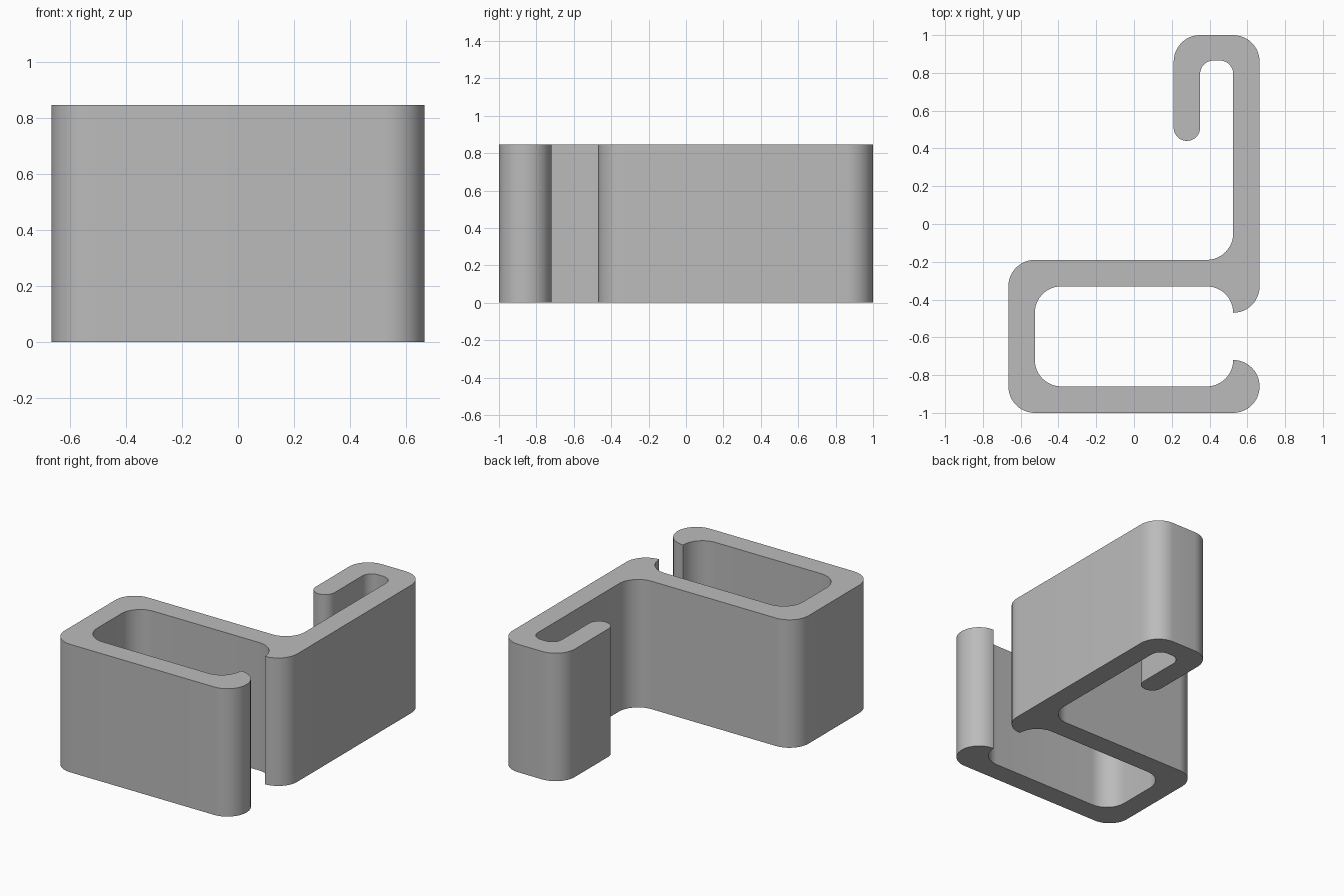
import bpy
import bmesh
from math import sin, cos, pi, radians
from mathutils import Vector

cube = bpy.data.objects.get("Cube")
if cube:
    bpy.data.objects.remove(cube, do_unlink=True)

HEIGHT = 0.845
WALL = 0.14      # wall thickness, also the main corner radius
TIP = WALL / 2   # radius of the hook tip and slot
STEPS = 12

# Material
grey = bpy.data.materials.new("plain grey")
grey.use_nodes = True
colour = (0.5, 0.5, 0.5, 1)
grey.diffuse_color = colour
grey.node_tree.nodes["Principled BSDF"].inputs["Base Color"].default_value = colour

# Outline corners, counter-clockwise: x, y, radius
X, XI = 0.665, 0.525
outline = [
    # hook
    (X, 1, WALL), (0.21, 1, WALL), (0.21, 0.44, TIP), (0.35, 0.44, TIP),
    (0.35, 0.865, TIP), (XI, 0.865, TIP),
    # outside of the tray loop
    (XI, -0.19, WALL), (-X, -0.19, WALL), (-X, -1, WALL), (X, -1, WALL),
    # lower lip of the gap
    (X, -0.72, WALL), (XI, -0.72, 0),
    # inside of the tray loop
    (XI, -0.86, WALL), (-XI, -0.86, WALL), (-XI, -0.33, WALL), (XI, -0.33, WALL),
    # upper lip of the gap
    (XI, -0.47, 0), (X, -0.47, WALL),
]


def rounded(corners):
    """Replace each right-angled corner with an arc of its radius."""
    points = []
    for i, (x, y, r) in enumerate(corners):
        p = Vector((x, y, 0))
        if r == 0:
            points.append(p)
            continue
        before = Vector((*corners[i - 1][:2], 0))
        after = Vector((*corners[(i + 1) % len(corners)][:2], 0))
        d1, d2 = (before - p).normalized(), (after - p).normalized()
        centre = p + (d1 + d2) * r
        for s in range(STEPS + 1):
            t = s / STEPS * pi / 2
            points.append(centre - (d2 * cos(t) + d1 * sin(t)) * r)
    # drop points where neighbouring arcs meet
    return [p for i, p in enumerate(points) if (p - points[i - 1]).length > 0.001]


# Extrude the outline upward
bm = bmesh.new()
base = bm.faces.new([bm.verts.new(p) for p in rounded(outline)])
top = bmesh.ops.extrude_face_region(bm, geom=[base], use_keep_orig=True)["geom"]
bmesh.ops.translate(bm, vec=(0, 0, HEIGHT),
                    verts=[g for g in top if isinstance(g, bmesh.types.BMVert)])
bmesh.ops.recalc_face_normals(bm, faces=bm.faces)
mesh = bpy.data.meshes.new("hook_clip")
bm.to_mesh(mesh)
bm.free()
mesh.materials.append(grey)

clip = bpy.data.objects.new("hook_clip", mesh)
bpy.context.collection.objects.link(clip)
bpy.ops.object.select_all(action="DESELECT")
clip.select_set(True)
bpy.context.view_layer.objects.active = clip
bpy.ops.object.shade_smooth_by_angle(angle=radians(30))
